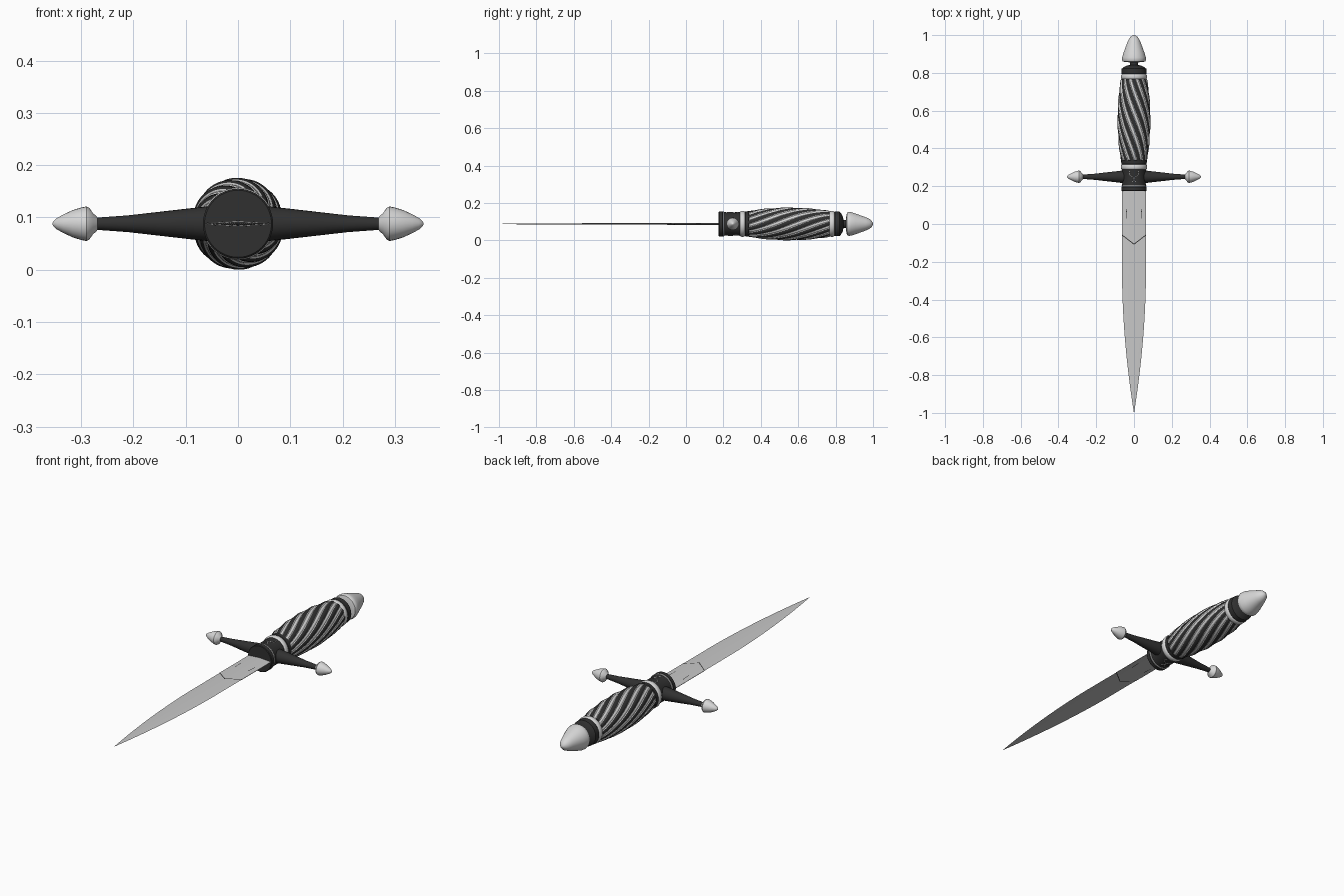
import bpy, bmesh, math
from mathutils import Vector

if "Cube" in bpy.data.objects:
    bpy.data.objects.remove(bpy.data.objects["Cube"])

ZC = 0.088   # height of the dagger's long axis


def material(name, c):
    m = bpy.data.materials.new(name)
    m.diffuse_color = (*c, 1)
    m.use_nodes = True
    m.node_tree.nodes["Principled BSDF"].inputs["Base Color"].default_value = m.diffuse_color
    return m


DARK = material("blackened_metal", (0.03, 0.03, 0.03))
SILVER = material("silver", (0.68, 0.68, 0.68))
STEEL = material("blade_steel", (0.58, 0.58, 0.58))


def finish(name, bm, mats, angle=35):
    bmesh.ops.remove_doubles(bm, verts=bm.verts, dist=1e-6)
    bmesh.ops.recalc_face_normals(bm, faces=bm.faces)
    me = bpy.data.meshes.new(name)
    bm.to_mesh(me)
    bm.free()
    for m in mats:
        me.materials.append(m)
    me.shade_smooth()
    me.set_sharp_from_angle(angle=math.radians(angle))
    ob = bpy.data.objects.new(name, me)
    bpy.context.collection.objects.link(ob)
    return ob


def skin(bm, rings):
    """Join rings of points into a capped tube."""
    vs = [[bm.verts.new(p) for p in r] for r in rings]
    n = len(vs[0])
    for a, b in zip(vs, vs[1:]):
        for i in range(n):
            f = bm.faces.new((a[i], a[(i + 1) % n], b[(i + 1) % n], b[i]))
            f.material_index = 0
    bm.faces.new(vs[0])
    bm.faces.new(vs[-1])
    return vs


def lathe_y(name, prof, mat, n=48):
    bm = bmesh.new()
    skin(bm, [[(r * math.cos(2 * math.pi * i / n), y, ZC + r * math.sin(2 * math.pi * i / n))
               for i in range(n)] for y, r in prof])
    return finish(name, bm, [mat])


def lathe_x(name, prof, mat, side, n=24):
    bm = bmesh.new()
    skin(bm, [[(side * x, 0.25 + r * math.cos(2 * math.pi * i / n), ZC + r * math.sin(2 * math.pi * i / n))
               for i in range(n)] for x, r in prof])
    return finish(name, bm, [mat])


# Blade: thin diamond section tapering to a point
def blade_width(y):
    if y > -0.25:
        return 0.063
    t = (-0.25 - y) / 0.75
    return 0.063 * (1 - t ** 1.9) + 0.0004


bm = bmesh.new()
rings = []
for i in range(31):
    y = 0.19 - 1.19 * i / 30
    w = blade_width(y)
    h = 0.0012 + 0.0028 * w / 0.063
    if i == 30:
        h = 0.0003
    rings.append([(-w, y, ZC), (0, y, ZC - h), (w, y, ZC), (0, y, ZC + h)])
skin(bm, rings)
finish("blade", bm, [STEEL], 30)

# Ricasso: slightly thicker sleeve at the blade root ending in a V
bm = bmesh.new()
skin(bm, [[(-0.0635, y0, ZC - 0.001), (0, y1, ZC - 0.0055), (0.0635, y0, ZC - 0.001),
           (0.0635, y0, ZC + 0.001), (0, y1, ZC + 0.0055), (-0.0635, y0, ZC + 0.001)]
          for y0, y1 in ((0.19, 0.19), (-0.06, -0.108))])
finish("ricasso", bm, [STEEL], 30)

# Dark chevron line and small engraved marks on both blade faces
bm = bmesh.new()
for s in (1, -1):
    for m in (1, -1):
        def strip(pts):
            vs = [bm.verts.new((m * x, y, ZC + s * z)) for x, y, z in pts]
            bm.faces.new(vs)
        strip([(0, -0.104, 0.0060), (0.063, -0.056, 0.0016), (0.063, -0.061, 0.0014), (0, -0.110, 0.0058)])
        strip([(0.036, 0.03, 0.0038), (0.039, 0.03, 0.0036), (0.042, 0.08, 0.0034), (0.039, 0.08, 0.0036)])
finish("blade_engraving", bm, [DARK])

# Collar between blade and grip
lathe_y("collar_front_rim", [(0.175, 0.064), (0.178, 0.067), (0.196, 0.067), (0.198, 0.063)], DARK)
lathe_y("collar_fine_ring", [(0.197, 0.064), (0.199, 0.067), (0.203, 0.067), (0.205, 0.064)], SILVER)
lathe_y("collar_body", [(0.203, 0.064), (0.215, 0.062), (0.25, 0.062), (0.285, 0.063), (0.292, 0.064)], DARK)
RING = [(0, 0.063), (0.003, 0.067), (0.009, 0.069), (0.019, 0.069), (0.025, 0.067), (0.028, 0.063)]
lathe_y("lower_ring", [(0.288 + t, r) for t, r in RING], SILVER)
lathe_y("lower_ferrule", [(0.314, 0.063), (0.318, 0.067), (0.335, 0.068), (0.340, 0.064)], DARK)

# Grip: twelve spiral ribs, dark ribs with silver strands in the grooves
RIBS, PER, STEPS, TWIST = 12, 12, 48, 2.0
N = RIBS * PER
bm = bmesh.new()
rings = []
for j in range(STEPS + 1):
    t = j / STEPS
    y = 0.335 + 0.433 * t
    base = 0.069 + 0.019 * math.sin(math.pi * t) ** 0.8
    ring = []
    for i in range(N):
        k = i % PER
        if k <= 6:      # dark rib
            r = base - 0.0025 * abs(k - 3) / 3
        else:           # silver strand
            r = base - 0.0035 - 0.0015 * abs(k - 9) / 2
        a = 2 * math.pi * i / N + TWIST * t
        ring.append((r * math.cos(a), y, ZC + r * math.sin(a)))
    rings.append(ring)
vs = skin(bm, rings)
bm.faces.ensure_lookup_table()
for idx in range(STEPS * N):
    if (idx % N) % PER >= 6:
        bm.faces[idx].material_index = 1
finish("spiral_grip", bm, [DARK, SILVER], 40)

# Upper fittings and pommel
lathe_y("upper_ring", [(0.766 + t, r) for t, r in RING], SILVER)
lathe_y("upper_ferrule", [(0.792, 0.063), (0.796, 0.066), (0.822, 0.065), (0.828, 0.058),
                          (0.838, 0.040), (0.842, 0.022), (0.862, 0.022)], DARK)
lathe_y("pommel", [(0.856, 0.022), (0.857, 0.045), (0.861, 0.060), (0.870, 0.064), (0.882, 0.063),
                   (0.905, 0.056), (0.935, 0.045), (0.962, 0.035), (0.982, 0.026),
                   (0.993, 0.016), (0.999, 0.006), (1.0, 0.001)], SILVER)

# Crossguard arms and their finials, mirrored
for side, tag in ((1, "right"), (-1, "left")):
    lathe_x("guard_arm_" + tag, [(0.03, 0.035), (0.07, 0.032), (0.14, 0.024), (0.21, 0.016), (0.272, 0.0115)],
            DARK, side)
    lathe_x("guard_finial_" + tag, [(0.268, 0.010), (0.270, 0.014), (0.277, 0.020), (0.284, 0.030), (0.290, 0.033),
                                    (0.300, 0.031), (0.316, 0.026), (0.333, 0.018), (0.346, 0.011),
                                    (0.353, 0.005), (0.355, 0.001)], SILVER, side)


# Fine silver scrollwork on the top and bottom of the collar
def scroll(name, pts, s):
    cu = bpy.data.curves.new(name, 'CURVE')
    cu.dimensions = '3D'
    cu.bevel_depth = 0.0013
    cu.bevel_resolution = 1
    sp = cu.splines.new('POLY')
    sp.points.add(len(pts) - 1)
    for p, (x, y) in zip(sp.points, pts):
        p.co = (x, y, ZC + s * math.sqrt(0.0628 ** 2 - x * x), 1)
    cu.materials.append(SILVER)
    bpy.context.collection.objects.link(bpy.data.objects.new(name, cu))


for s, tag in ((1, "top"), (-1, "bottom")):
    for m, side in ((1, "right"), (-1, "left")):
        scroll(f"scroll_{tag}_{side}", [(0, 0.245), (m * 0.010, 0.252), (m * 0.020, 0.255), (m * 0.025, 0.265),
                                        (m * 0.022, 0.28)], s)
        scroll(f"scroll_tail_{tag}_{side}", [(0, 0.245), (m * 0.004, 0.23), (m * 0.011, 0.221)], s)
